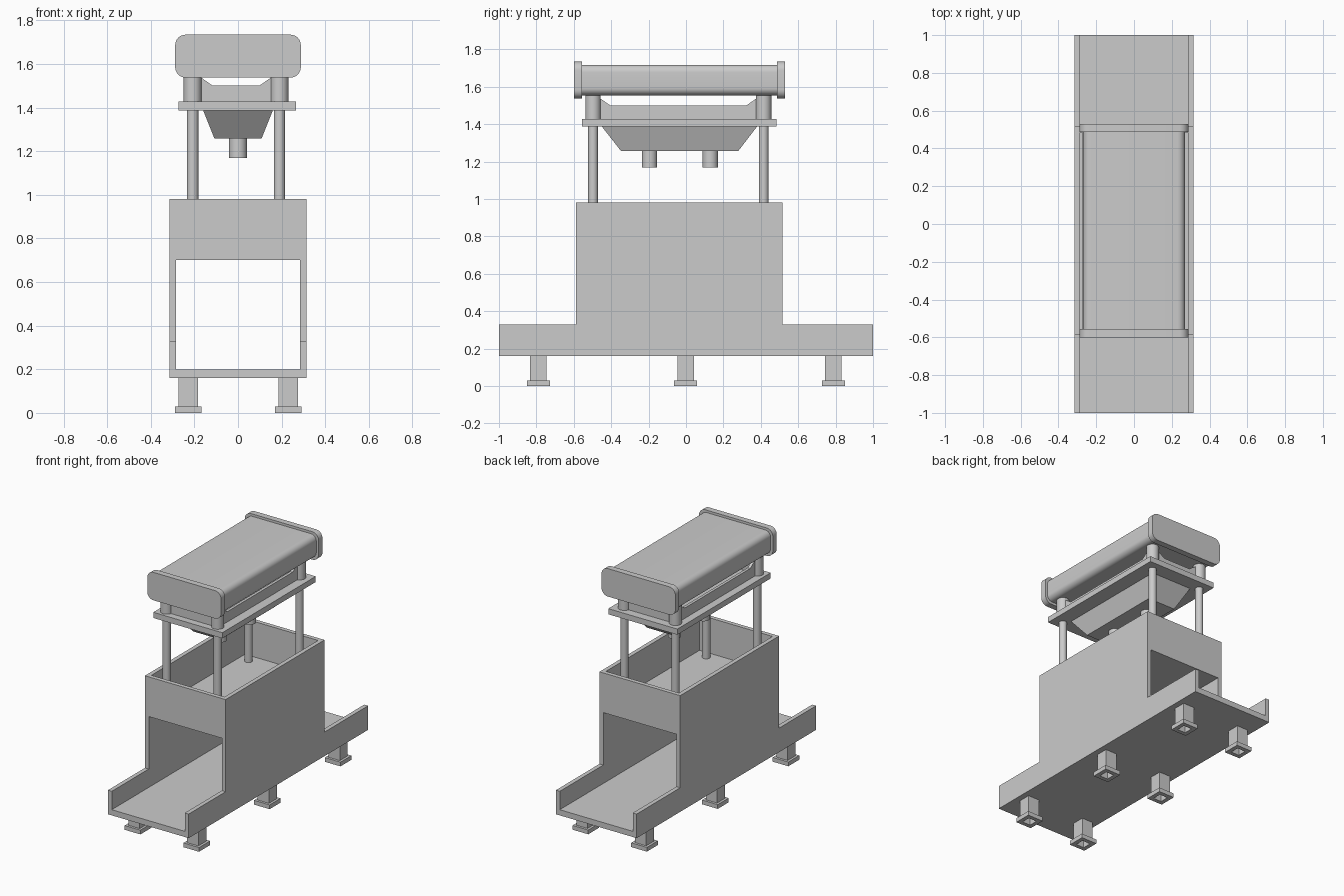
import bpy, bmesh, math
from mathutils import Matrix

if "Cube" in bpy.data.objects:
    bpy.data.objects.remove(bpy.data.objects["Cube"])

YC = -0.036  # centre of the upper machine along y
POST_X, POST_Y = (-0.208, 0.19), (-0.497, 0.415)


def finish(bm, name):
    bmesh.ops.recalc_face_normals(bm, faces=bm.faces)
    me = bpy.data.meshes.new(name)
    bm.to_mesh(me)
    bm.free()
    ob = bpy.data.objects.new(name, me)
    bpy.context.collection.objects.link(ob)
    return ob


def activate(ob):
    bpy.ops.object.select_all(action='DESELECT')
    ob.select_set(True)
    bpy.context.view_layer.objects.active = ob


def smooth(ob):
    activate(ob)
    bpy.ops.object.shade_smooth_by_angle(angle=math.radians(35))


def prism(name, pts, axis, a, b):
    """Extrude a profile along x (pts are y,z) or along y (pts are x,z)."""
    bm = bmesh.new()
    put = (lambda p, t: (t, p[0], p[1])) if axis == 'x' else (lambda p, t: (p[0], t, p[1]))
    face = bm.faces.new([bm.verts.new(put(p, a)) for p in pts])
    ext = bmesh.ops.extrude_face_region(bm, geom=[face])
    d = (b - a, 0, 0) if axis == 'x' else (0, b - a, 0)
    bmesh.ops.translate(bm, vec=d, verts=[v for v in ext['geom'] if isinstance(v, bmesh.types.BMVert)])
    return finish(bm, name)


def box(name, x0, x1, y0, y1, z0, z1):
    return prism(name, [(x0, z0), (x1, z0), (x1, z1), (x0, z1)], 'y', y0, y1)


def cylinder(name, x, y, r, z0, z1):
    bm = bmesh.new()
    bmesh.ops.create_cone(bm, cap_ends=True, segments=32, radius1=r, radius2=r, depth=z1 - z0,
                          matrix=Matrix.Translation((x, y, (z0 + z1) / 2)))
    ob = finish(bm, name)
    smooth(ob)
    return ob


def cut(ob, cutter):
    m = ob.modifiers.new("cut", 'BOOLEAN')
    m.operation, m.solver, m.object = 'DIFFERENCE', 'EXACT', cutter
    cutter.hide_render = True
    activate(ob)
    bpy.ops.object.modifier_apply(modifier=m.name)
    bpy.data.objects.remove(cutter)


def rounded(hx, z0, z1, r, n=8):
    pts = []
    for i, (sx, z) in enumerate([(1, z1 - r), (-1, z1 - r), (-1, z0 + r), (1, z0 + r)]):
        for k in range(n + 1):
            a = math.pi / 2 * (i + k / n)
            pts.append((sx * (hx - r) + r * math.cos(a), z + r * math.sin(a)))
    return pts


# Housing: tray and box in one profile, with a through tunnel and an open well on top
housing = prism("housing", [(-1, 0.16), (1, 0.16), (1, 0.33), (0.515, 0.33), (0.515, 0.98),
                            (-0.588, 0.98), (-0.588, 0.33), (-1, 0.33)], 'x', -0.315, 0.315)
cut(housing, box("tunnel_cutter", -0.285, 0.285, -1.1, 1.1, 0.2, 0.70))
cut(housing, box("well_cutter", -0.285, 0.285, -0.558, 0.485, 0.73, 1.1))


# Legs: open square tubes with flared feet
def square_tube(name, x, y, outer, inner, z0, z1):
    bm = bmesh.new()
    rings = []
    for h, z in ((outer, z0), (outer, z1), (inner, z1), (inner, z0)):
        rings.append([bm.verts.new((x + sx * h, y + sy * h, z))
                      for sx, sy in ((-1, -1), (1, -1), (1, 1), (-1, 1))])
    for i in range(4):
        for k in range(4):
            p, q = rings[i], rings[(i + 1) % 4]
            bm.faces.new((p[k], p[(k + 1) % 4], q[(k + 1) % 4], q[k]))
    return finish(bm, name)


for x in (-0.228, 0.23):
    for y in (-0.789, -0.002, 0.788):
        square_tube("leg", x, y, 0.044, 0.032, 0.03, 0.16)
        square_tube("foot", x, y, 0.061, 0.032, 0.0, 0.03)

# Posts and thicker collars under the lid
for x in POST_X:
    for y in POST_Y:
        cylinder("post", x, y, 0.026, 0.73, 1.39)
        cylinder("collar", x, y, 0.041, 1.426, 1.56)

# Plate carrying the hopper
box("hopper_plate", -0.272, 0.267, -0.556, 0.485, 1.387, 1.427)

# Notched panels between the collars
def notched(a, b):
    return [(a, 1.427), (b, 1.427), (b, 1.55), (b - 0.035, 1.54), (b - 0.092, 1.50),
            (a + 0.092, 1.50), (a + 0.035, 1.54), (a, 1.55)]


for y in POST_Y:
    prism("end_panel", notched(*POST_X), 'y', y - 0.01, y + 0.01)
for x in POST_X:
    prism("side_panel", notched(*POST_Y), 'x', x - 0.01, x + 0.01)

# Tapered hopper under the plate
hopper = box("hopper", -0.108, 0.108, -0.348, 0.28, 1.257, 1.387)
for v in hopper.data.vertices:
    if v.co.z > 1.3:
        v.co.x = math.copysign(0.16, v.co.x)
        v.co.y = -0.45 if v.co.y < 0 else 0.38

# Spouts
for y in (-0.195, 0.13):
    cylinder("spout", 0, y, 0.041, 1.168, 1.26)

# Rounded lid with end caps
smooth(prism("lid", rounded(0.27, 1.554, 1.717, 0.04), 'y', -0.57, 0.50))
for y in (-0.6, 0.487):
    smooth(prism("lid_end_cap", rounded(0.288, 1.537, 1.734, 0.048), 'y', y, y + 0.043))
